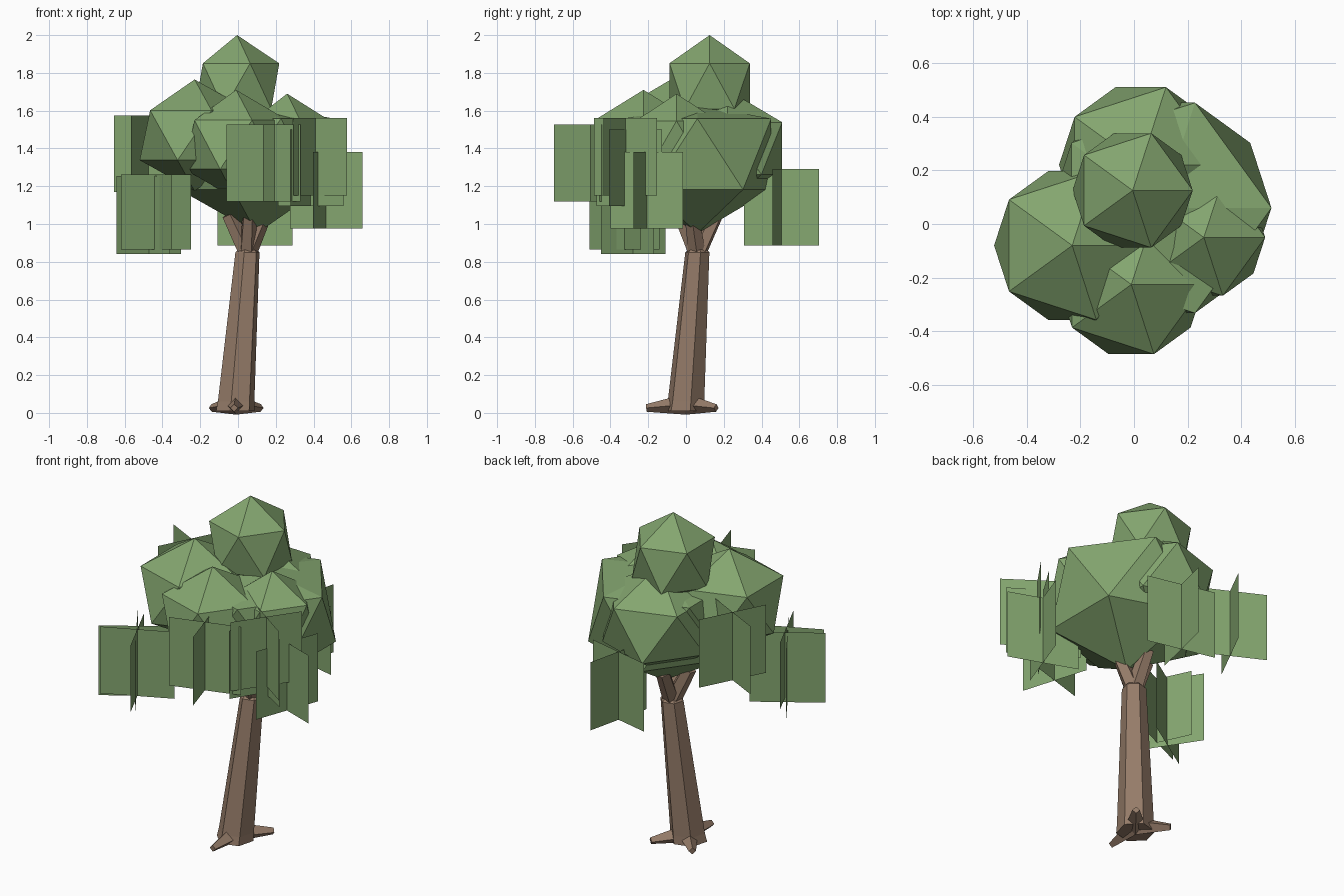
import bpy
from math import sin, cos, radians
from mathutils import Vector

if "Cube" in bpy.data.objects:
    bpy.data.objects.remove(bpy.data.objects["Cube"])


def material(name, color):
    m = bpy.data.materials.new(name)
    m.diffuse_color = color
    m.use_nodes = True
    m.node_tree.nodes["Principled BSDF"].inputs["Base Color"].default_value = m.diffuse_color
    return m


LEAF = material("leaf_green", (0.23, 0.38, 0.16, 1))
BARK = material("bark_brown", (0.30, 0.20, 0.14, 1))


def mesh_object(name, verts, faces, mat):
    me = bpy.data.meshes.new(name)
    me.from_pydata(verts, [], faces)
    me.materials.append(mat)
    ob = bpy.data.objects.new(name, me)
    bpy.context.collection.objects.link(ob)
    return ob


def limb(name, rings, sides, upright=False, turn=0.0):
    """Faceted tapered tube through (point, radius) rings."""
    pts = [Vector(p) for p, r in rings]
    axis = Vector((0, 0, 1)) if upright else (pts[-1] - pts[0]).normalized()
    q = axis.to_track_quat('Z', 'Y')
    verts, faces = [], []
    for p, (_, r) in zip(pts, rings):
        for i in range(sides):
            a = radians(turn + 360 * i / sides)
            verts.append(p + q @ Vector((r * cos(a), r * sin(a), 0)))
    for k in range(len(rings) - 1):
        for i in range(sides):
            j = (i + 1) % sides
            a, b = k * sides, (k + 1) * sides
            faces.append((a + i, a + j, b + j, b + i))
    faces.append(tuple(reversed(range(sides))))
    faces.append(tuple(range(len(verts) - sides, len(verts))))
    return mesh_object(name, verts, faces, BARK)


# Leaning trunk with a pinched top
limb("trunk", [((-0.015, -0.005, 0.01), 0.105), ((-0.01, 0, 0.06), 0.10),
               ((0.05, 0.06, 0.85), 0.066), ((0.05, 0.06, 0.865), 0.05)], 6, True, 15)

# Root toes
for i, (x, y) in enumerate([(-0.02, -0.21), (0.12, 0.16), (-0.14, 0.14)]):
    limb(f"root_{i + 1}", [((-0.01, 0, 0.045), 0.055), ((x, y, 0.026), 0.02)], 4, False, 0)

# Short branches flaring into the crown
for i, (x, y) in enumerate([(-0.05, 0.04), (0.14, 0.03), (0.04, 0.16), (0.06, -0.03)]):
    limb(f"branch_{i + 1}", [((0.05, 0.06, 0.84), 0.048), ((x, y, 1.05), 0.04)], 5)

# Crown clumps: centre, horizontal radius, vertical radius
clumps = {
    "top": ((-0.005, 0.125, 1.73), 0.25, 0.27),
    "left": ((-0.23, -0.08, 1.47), 0.325, 0.295),
    "front": ((-0.01, -0.225, 1.42), 0.305, 0.29),
    "back": ((0.025, 0.22, 1.40), 0.34, 0.31),
    "core": ((0.10, 0.06, 1.37), 0.46, 0.42),
    "right": ((0.26, -0.05, 1.43), 0.255, 0.26),
}
for name, (c, r, rz) in clumps.items():
    bpy.ops.mesh.primitive_ico_sphere_add(subdivisions=1, radius=1, location=c)
    ob = bpy.context.object
    ob.name = f"crown_{name}"
    if name == "core":  # flattened on top, under the other clumps
        max(ob.data.vertices, key=lambda v: v.co.z).co.z = 0.62
    ob.scale = (r, r, rz)
    ob.data.materials.append(LEAF)

# Hanging leaf cards: pairs of crossed upright quads (x, y, bottom, top, angle)
cards = [
    (-0.475, 0.24, 1.17, 1.575, -27),
    (-0.435, -0.325, 0.865, 1.262, 25),
    (-0.472, -0.28, 0.84, 1.255, 33),
    (0.135, -0.505, 1.12, 1.527, 17),
    (0.41, -0.32, 1.15, 1.56, -35),
    (0.385, -0.30, 1.095, 1.50, -32),
    (0.467, -0.207, 0.975, 1.38, -20),
    (0.09, 0.505, 0.885, 1.29, -13),
]
for i, (x, y, lo, hi, ang) in enumerate(cards):
    verts = []
    for a in (radians(ang), radians(ang + 90)):
        dx, dy = 0.204 * cos(a), 0.204 * sin(a)
        verts += [(x - dx, y - dy, lo), (x + dx, y + dy, lo),
                  (x + dx, y + dy, hi), (x - dx, y - dy, hi)]
    mesh_object(f"leaf_card_{i + 1}", verts, [(0, 1, 2, 3), (4, 5, 6, 7)], LEAF)
